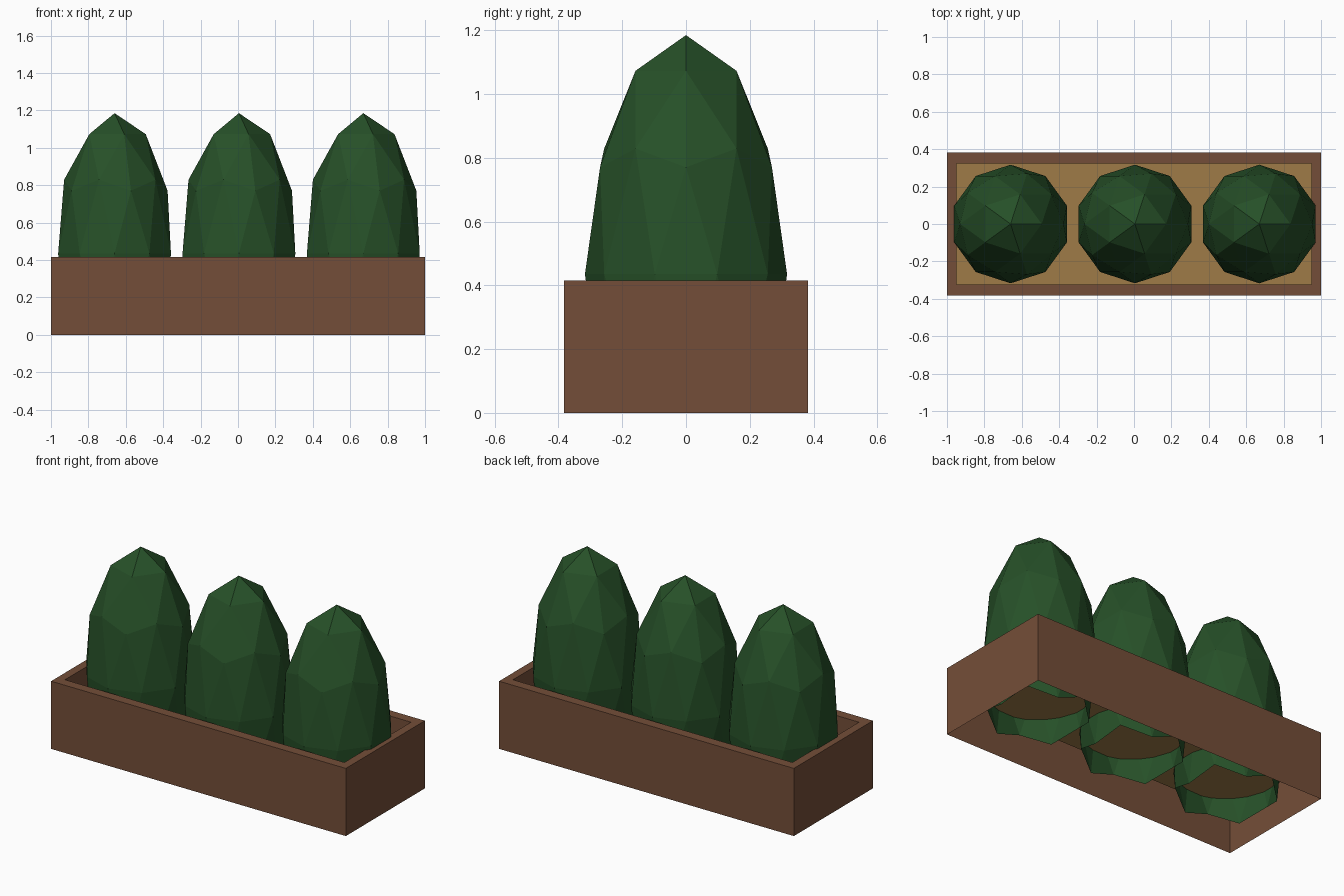
import bpy, bmesh
from mathutils import Matrix

if "Cube" in bpy.data.objects:
    bpy.data.objects.remove(bpy.data.objects["Cube"])


def material(name, rgb):
    m = bpy.data.materials.new(name)
    m.diffuse_color = (*rgb, 1)
    m.use_nodes = True
    m.node_tree.nodes["Principled BSDF"].inputs["Base Color"].default_value = m.diffuse_color
    return m


def finish(name, bm, mat):
    me = bpy.data.meshes.new(name)
    bm.to_mesh(me)
    bm.free()
    me.materials.append(mat)
    ob = bpy.data.objects.new(name, me)
    bpy.context.collection.objects.link(ob)
    return ob


def ring(bm, hx, hy, z):
    return [bm.verts.new((sx * hx, sy * hy, z))
            for sx, sy in ((-1, -1), (1, -1), (1, 1), (-1, 1))]


brown = material("terracotta_brown", (0.175, 0.076, 0.040))
tan = material("soil_tan", (0.345, 0.198, 0.064))
green = material("leaf_green", (0.0194, 0.080, 0.0212))

RIM, SOIL = 0.415, 0.21
IX, IY = 0.948, 0.323

# Planter box: outer walls, flat rim, inner walls, open underneath
bm = bmesh.new()
rings = [ring(bm, 1.0, 0.383, 0), ring(bm, 1.0, 0.383, RIM),
         ring(bm, IX, IY, RIM), ring(bm, IX, IY, SOIL)]
for a, b in zip(rings, rings[1:]):
    for i in range(4):
        j = (i + 1) % 4
        bm.faces.new((a[i], a[j], b[j], b[i]))
finish("planter_box", bm, brown)

# Soil sheet between the inner walls
bm = bmesh.new()
bm.faces.new(ring(bm, IX, IY, SOIL))
finish("soil", bm, tan)

# Bushes: stretched low-poly spheres with the bottom cap removed
for i, x in enumerate((-0.66, 0.005, 0.67)):
    bm = bmesh.new()
    bmesh.ops.create_icosphere(
        bm, subdivisions=2, radius=1,
        matrix=Matrix.Translation((x, 0, 0.435)) @ Matrix.Diagonal((0.317, 0.317, 0.75, 1)))
    bmesh.ops.delete(bm, geom=[v for v in bm.verts if v.co.z < 0], context='VERTS')
    finish(f"bush_{i + 1}", bm, green)
